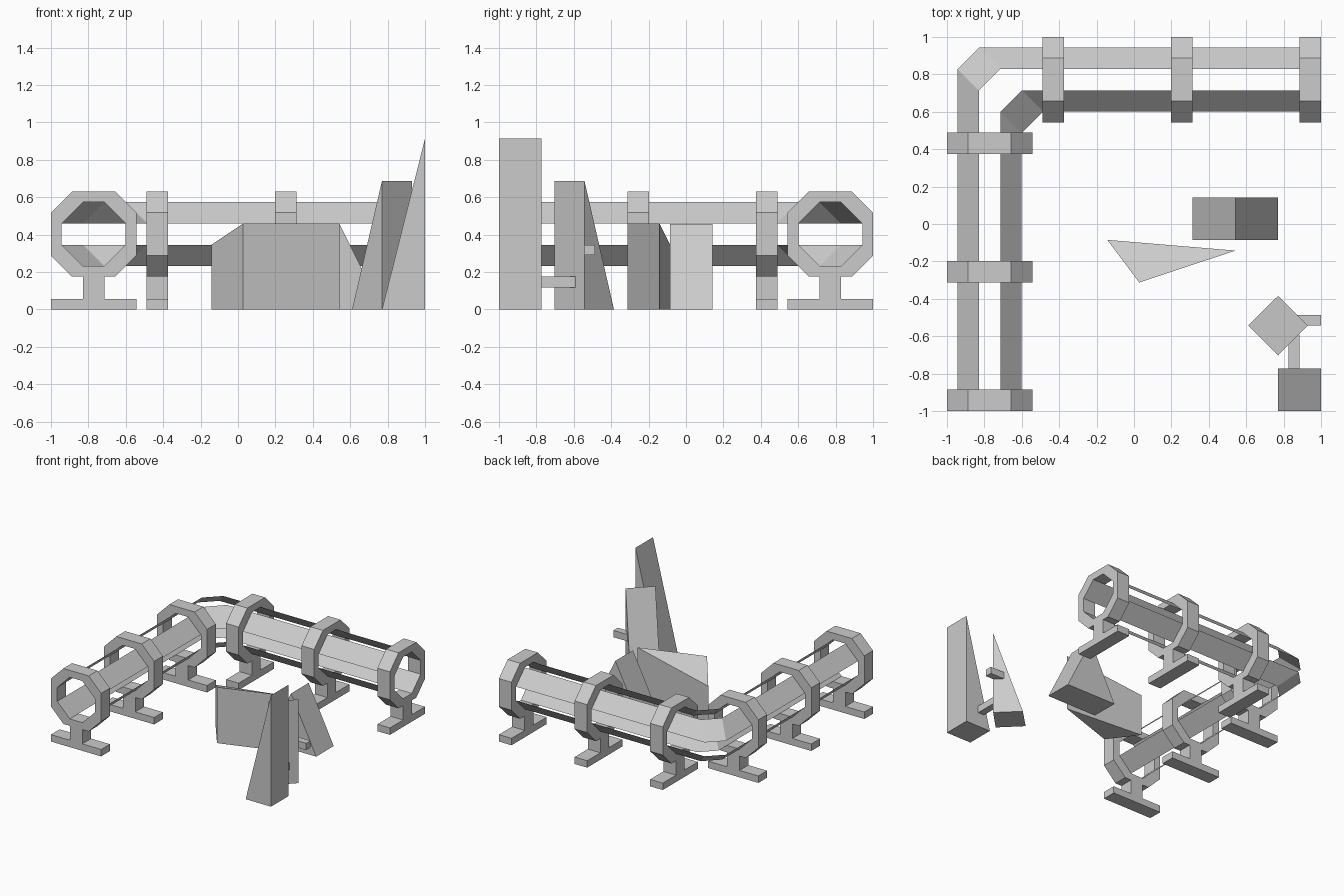
import bpy
from mathutils import Vector, Matrix
from math import radians

if "Cube" in bpy.data.objects:
    bpy.data.objects.remove(bpy.data.objects["Cube"])

CZ = 0.403  # height of the tunnel axis


def mesh(name, verts, faces, mat=None):
    me = bpy.data.meshes.new(name)
    me.from_pydata([tuple(mat @ Vector(v)) if mat else v for v in verts], [], faces)
    me.update()
    ob = bpy.data.objects.new(name, me)
    bpy.context.collection.objects.link(ob)
    return ob


def box(name, x, y, z, mat=None):
    v = [(a, b, c) for c in z for b in y for a in x]
    f = [(0, 2, 3, 1), (4, 5, 7, 6), (0, 1, 5, 4), (1, 3, 7, 5), (3, 2, 6, 7), (2, 0, 4, 6)]
    return mesh(name, v, f, mat)


def prism(name, front, back):
    # triangular prism; front triangle listed counter-clockwise seen from outside
    return mesh(name, front + back, [(0, 1, 2), (5, 4, 3), (0, 3, 4, 1),
                                     (1, 4, 5, 2), (2, 5, 3, 0)])


def octagon(r, h):
    return [(h, r), (r, h), (r, -h), (h, -r), (-h, -r), (-r, -h), (-r, h), (-h, r)]


# Octagonal support ring with stem and foot
def support(tag, mat):
    d = 0.057
    out, inn = octagon(0.228, 0.115), octagon(0.171, 0.057)
    verts = [(x, y, z + CZ) for loop, y in ((out, -d), (inn, -d), (inn, d), (out, d))
             for x, z in loop]
    faces = []
    for k in range(4):
        for i in range(8):
            j, n = (i + 1) % 8, (k + 1) % 4
            faces.append((k * 8 + i, n * 8 + i, n * 8 + j, k * 8 + j))
    mesh("support_ring_" + tag, verts, faces, mat)
    box("ring_stem_" + tag, (-0.057, 0.057), (-d, d), (0.057, 0.175), mat)
    box("ring_foot_" + tag, (-0.228, 0.228), (-d, d), (0, 0.057), mat)


for i, p in enumerate((-0.943, -0.255, 0.432)):
    support(f"left_{i}", Matrix.Translation((-0.772, p, 0)))
    support(f"back_{i}", Matrix.Translation((-p if i != 1 else 0.255, 0.772, 0))
            @ Matrix.Rotation(radians(90), 4, 'Z'))


# Four diagonal tunnel panels following the bent path
def section(u, z):
    # u is the offset towards the outside of the bend
    x, y = -0.772 - u, 0.772 + u
    return [(x, -1, z + CZ), (x, -0.115 - x, z + CZ),
            (0.115 - y, y, z + CZ), (1, y, z + CZ)]


a, b = 0.171, 0.057
strips = [((a, b), (b, a)), ((-b, a), (-a, b)), ((-a, -b), (-b, -a)), ((b, -a), (a, -b))]
verts, faces = [], []
for s, e in strips:
    o = len(verts)
    verts += section(*s) + section(*e)
    faces += [(o + i, o + 4 + i, o + 5 + i, o + 1 + i) for i in range(3)]
mesh("tunnel_panels", verts, faces)

# Tall corner wedge
prof = [(0.77, 0), (1, 0), (1, 0.915)]
prism("corner_wedge", [(x, -1, z) for x, z in prof], [(x, -0.772, z) for x, z in prof])

# Wedge turned by 45 degrees
prism("turned_wedge",
      [(0.61, -0.543, 0), (0.77, -0.703, 0), (0.77, -0.703, 0.688)],
      [(0.77, -0.385, 0), (0.929, -0.543, 0), (0.929, -0.543, 0.688)])

# Small bars on the wedges
box("link_bar", (0.827, 0.884), (-0.775, -0.592), (0.117, 0.175))
box("side_bar", (0.87, 1), (-0.543, -0.486), (0.29, 0.346))

# Roof-shaped block
prof = [(0.313, 0), (0.77, 0), (0.542, 0.458)]
prism("roof_block", [(x, -0.085, z) for x, z in prof], [(x, 0.143, z) for x, z in prof])

# Slanted triangular block
tri = [(-0.143, -0.085, 0.346), (0.028, -0.313, 0.46), (0.542, -0.142, 0.46)]
prism("slanted_block", tri, [(x, y, 0) for x, y, z in tri])
